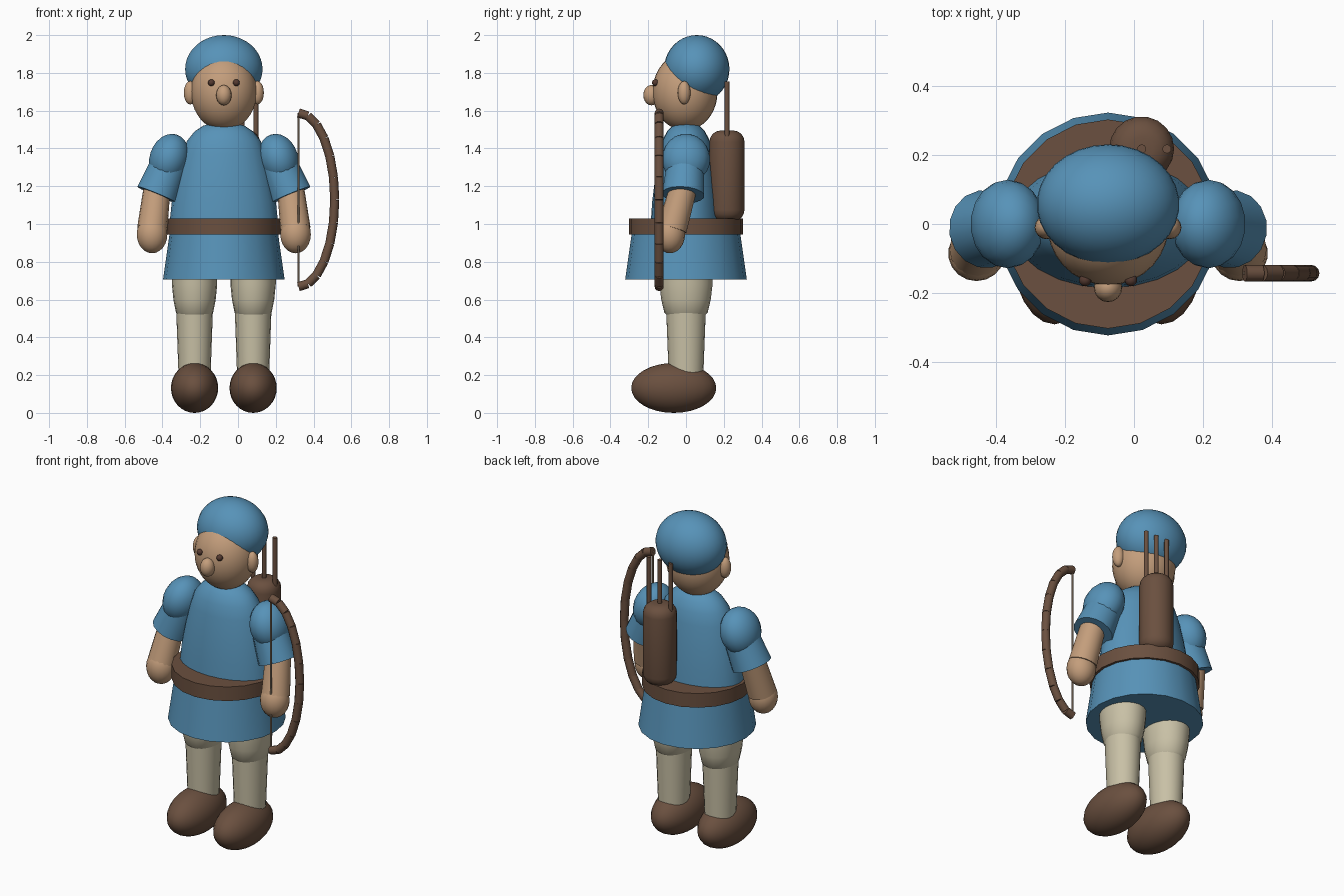
import bpy, bmesh, math
from mathutils import Vector, Matrix

if "Cube" in bpy.data.objects:
    bpy.data.objects.remove(bpy.data.objects["Cube"])

CX = -0.075  # centre line of the figure


def mat(name, *rgb):
    m = bpy.data.materials.new(name)
    m.diffuse_color = (*rgb, 1)
    m.use_nodes = True
    m.node_tree.nodes["Principled BSDF"].inputs["Base Color"].default_value = m.diffuse_color
    return m


BLUE = mat("blue_cloth", 0.095, 0.29, 0.48)
SKIN = mat("skin", 0.55, 0.34, 0.20)
BROWN = mat("brown_leather", 0.145, 0.08, 0.05)
DARK = mat("dark_brown", 0.09, 0.042, 0.03)
CREAM = mat("cream_cloth", 0.58, 0.53, 0.38)
CORD = mat("cord", 0.40, 0.30, 0.21)


def finish(name, bm, material, angle=40):
    bmesh.ops.recalc_face_normals(bm, faces=bm.faces)
    me = bpy.data.meshes.new(name)
    bm.to_mesh(me)
    bm.free()
    me.materials.append(material)
    for p in me.polygons:
        p.use_smooth = True
    me.set_sharp_from_angle(angle=math.radians(angle))
    ob = bpy.data.objects.new(name, me)
    bpy.context.collection.objects.link(ob)
    return ob


def ellipsoid(name, centre, radii, material, tilt=0, seg=24):
    bm = bmesh.new()
    m = Matrix.Translation(centre) @ Matrix.Rotation(tilt, 4, 'Y') @ Matrix.Diagonal((*radii, 1))
    bmesh.ops.create_uvsphere(bm, u_segments=seg, v_segments=seg * 2 // 3, radius=1, matrix=m)
    return finish(name, bm, material)


def lathe(name, centre, profile, material, sy=1.0, seg=20):
    """Closed stack of elliptical rings; profile is (radius, z)."""
    bm = bmesh.new()
    rings = []
    for r, z in profile:
        rings.append([bm.verts.new((centre[0] + r * math.cos(a), centre[1] + r * sy * math.sin(a), z))
                      for a in (2 * math.pi * i / seg for i in range(seg))])
    for a, b in zip(rings, rings[1:]):
        for i in range(seg):
            j = (i + 1) % seg
            bm.faces.new((a[i], a[j], b[j], b[i]))
    bm.faces.new(rings[0])
    bm.faces.new(rings[-1])
    return finish(name, bm, material)


def rod(bm, a, b, r1, r2, seg=14):
    a, b = Vector(a), Vector(b)
    d = b - a
    m = Matrix.Translation((a + b) / 2) @ d.to_track_quat('Z', 'Y').to_matrix().to_4x4()
    bmesh.ops.create_cone(bm, cap_ends=True, segments=seg, radius1=r1, radius2=r2,
                          depth=d.length, matrix=m)


def tube(name, a, b, r1, r2, material, seg=14):
    bm = bmesh.new()
    rod(bm, a, b, r1, r2, seg)
    return finish(name, bm, material)


# Tunic and belt
lathe("skirt", (CX, 0), [(0.322, 0.705), (0.28, 1.0)], BLUE)
lathe("belt", (CX, 0), [(0.302, 0.945), (0.302, 1.03)], BROWN)
lathe("torso", (CX, 0), [(0.288, 1.0), (0.275, 1.12), (0.25, 1.25), (0.22, 1.37), (0.195, 1.44),
                         (0.155, 1.49), (0.11, 1.52), (0.06, 1.535)], BLUE, sy=0.65, seg=24)

# Head, cap and nose
ellipsoid("head", (CX, -0.005, 1.70), (0.175, 0.172, 0.205), SKIN, seg=30)
ellipsoid("cap", (CX, 0.057, 1.82), (0.206, 0.173, 0.18), BLUE, seg=30)
ellipsoid("nose", (CX, -0.183, 1.682), (0.041, 0.043, 0.054), SKIN, seg=16)

# Paired parts, mirrored about the centre line
for side, s in (("right", -1), ("left", 1)):
    def at(dx, y, z):
        return (CX + s * dx, y, z)
    ellipsoid(side + "_eye", at(0.066, -0.162, 1.748), (0.018, 0.018, 0.018), DARK, seg=12)
    ellipsoid(side + "_ear", at(0.178, -0.01, 1.695), (0.034, 0.034, 0.062), SKIN, seg=16)
    # Arm
    ellipsoid(side + "_shoulder", at(0.29, 0, 1.345), (0.105, 0.128, 0.135), BLUE, tilt=-s * 0.3, seg=18)
    tube(side + "_sleeve", at(0.27, 0, 1.36), at(0.355, -0.015, 1.155), 0.096, 0.113, BLUE, 16)
    tube(side + "_forearm", at(0.35, -0.005, 1.22), at(0.379, -0.075, 0.975), 0.07, 0.08, SKIN, 16)
    ellipsoid(side + "_hand", at(0.38, -0.085, 0.945), (0.082, 0.08, 0.10), SKIN, seg=18)
    # Leg and shoe
    x = at(0.155, 0, 0)[0]
    lathe(side + "_thigh", (x, 0), [(0.07, 0.5), (0.098, 0.53), (0.112, 0.6), (0.12, 0.68), (0.12, 0.78)],
          CREAM, sy=1.17)
    lathe(side + "_shin", (x, 0), [(0.085, 0.2), (0.098, 0.57)], CREAM, sy=1.08)
    ellipsoid(side + "_shoe", (x, -0.065, 0.132), (0.125, 0.225, 0.132), BROWN)

# Quiver with three arrows
R, C, Z0, Z1 = 0.094, 0.06, 1.015, 1.495
corner = [(R - C + C * math.sin(t), C - C * math.cos(t)) for t in (math.pi / 2 * i / 4 for i in range(5))]
lathe("quiver", (0.022, 0.217), [(r, Z0 + h) for r, h in corner] + [(r, Z1 - h) for r, h in corner[::-1]],
      BROWN, seg=18)
for i in range(3):
    x = -0.05 + 0.0725 * i
    tube("arrow_%d" % (i + 1), (x, 0.217, 1.4), (x, 0.217, 1.755), 0.013, 0.013, BROWN, 10)

# Bow made of straight segments along a half ellipse, plus its string
bm = bmesh.new()
N = 12
pts = [(0.32 + 0.192 * math.cos(t), -0.142, 1.128 + 0.46 * math.sin(t))
       for t in (-math.pi / 2 + math.pi * i / N for i in range(N + 1))]
for a, b in zip(pts, pts[1:]):
    rod(bm, a, b, 0.024, 0.024, 12)
finish("bow", bm, BROWN)
tube("bowstring", pts[0], pts[-1], 0.005, 0.005, CORD, 8)
